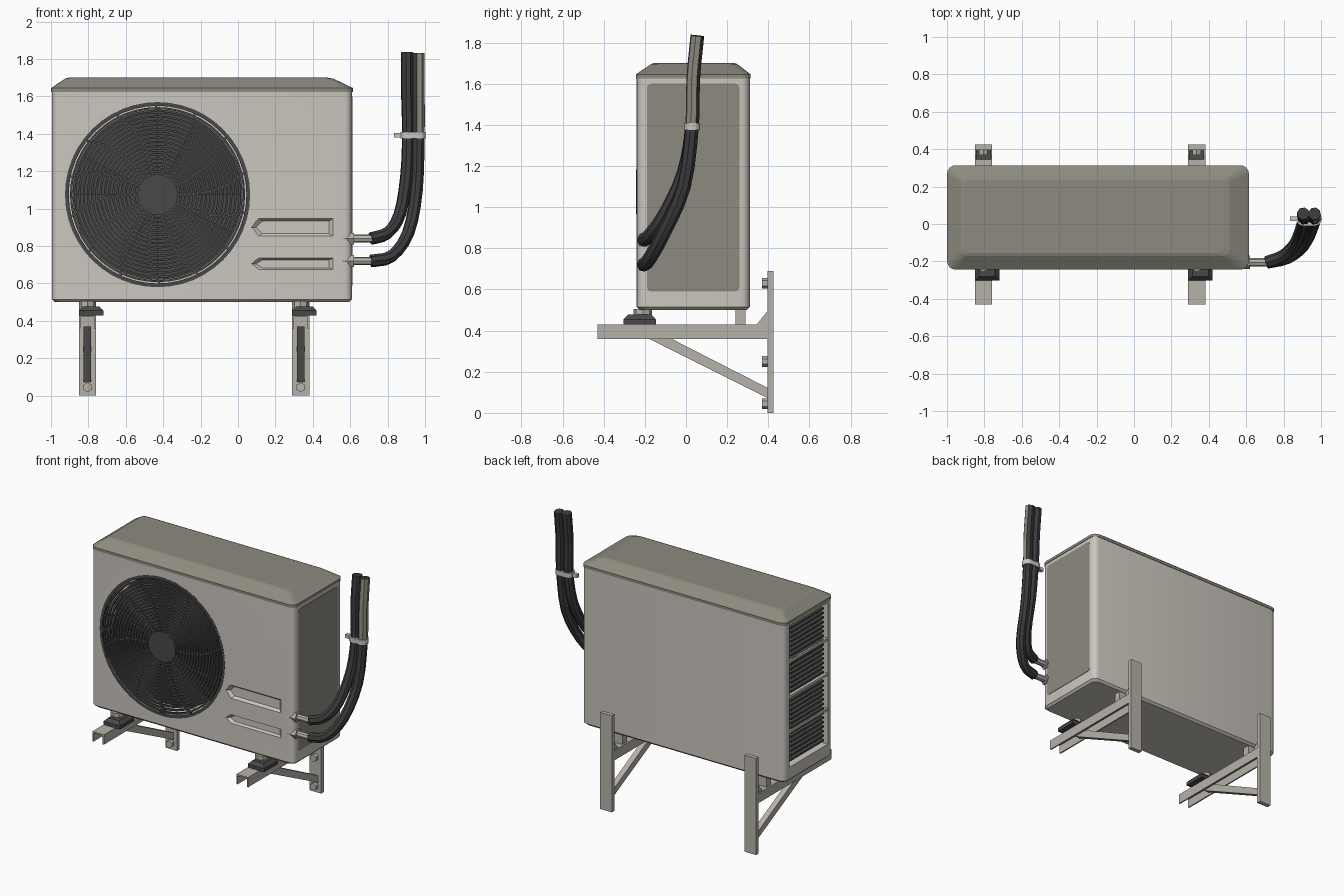
import bpy, bmesh, math
from mathutils import Vector, Matrix

if "Cube" in bpy.data.objects:
    bpy.data.objects.remove(bpy.data.objects["Cube"])


def material(name, rgb):
    m = bpy.data.materials.new(name)
    m.diffuse_color = (*rgb, 1)
    m.use_nodes = True
    m.node_tree.nodes["Principled BSDF"].inputs["Base Color"].default_value = m.diffuse_color
    return m


CASING = material("casing light grey", (0.60, 0.57, 0.52))
LID = material("lid warm grey", (0.27, 0.26, 0.21))
METAL = material("bracket grey", (0.47, 0.45, 0.40))
DARK = material("grille charcoal", (0.065, 0.065, 0.067))
FOAM = material("pipe foam", (0.045, 0.045, 0.048))


def finish(name, bm, *mats, smooth=False):
    bmesh.ops.recalc_face_normals(bm, faces=bm.faces)
    me = bpy.data.meshes.new(name)
    bm.to_mesh(me)
    bm.free()
    ob = bpy.data.objects.new(name, me)
    bpy.context.collection.objects.link(ob)
    for m in mats:
        me.materials.append(m)
    if smooth:
        bpy.ops.object.select_all(action='DESELECT')
        ob.select_set(True)
        bpy.context.view_layer.objects.active = ob
        bpy.ops.object.shade_smooth_by_angle(angle=math.radians(35))
    return ob


def add_box(bm, lo, hi):
    lo, hi = Vector(lo), Vector(hi)
    mat = Matrix.Translation((lo + hi) / 2) @ Matrix.Diagonal((*(hi - lo), 1))
    bmesh.ops.create_cube(bm, size=1, matrix=mat)


def boxes(name, mat, *pairs):
    bm = bmesh.new()
    for lo, hi in pairs:
        add_box(bm, lo, hi)
    return finish(name, bm, mat)


def add_loft(bm, rings):
    """Skin a list of equal-length point rings and cap both ends."""
    vs = [[bm.verts.new(p) for p in r] for r in rings]
    n = len(vs[0])
    for a, b in zip(vs, vs[1:]):
        for i in range(n):
            bm.faces.new((a[i], a[(i + 1) % n], b[(i + 1) % n], b[i]))
    bm.faces.new(vs[0])
    bm.faces.new(vs[-1])


def rounded(x0, x1, y0, y1, z, r, seg=4):
    pts = []
    corners = ((x1 - r, y1 - r), (x0 + r, y1 - r), (x0 + r, y0 + r), (x1 - r, y0 + r))
    for k, (cx, cy) in enumerate(corners):
        for i in range(seg + 1):
            a = math.pi / 2 * (k + i / seg)
            pts.append((cx + r * math.cos(a), cy + r * math.sin(a), z))
    return pts


def add_cyl(bm, centre, r, depth, axis='Y', seg=16, r2=None):
    rot = {'X': Matrix.Rotation(math.pi / 2, 4, 'Y'), 'Z': Matrix(),
           'Y': Matrix.Rotation(math.pi / 2, 4, 'X')}[axis]
    bmesh.ops.create_cone(bm, cap_ends=True, segments=seg, radius1=r,
                          radius2=r if r2 is None else r2, depth=depth,
                          matrix=Matrix.Translation(centre) @ rot)


def cut(target, cutter):
    mod = target.modifiers.new("cut", 'BOOLEAN')
    mod.operation, mod.solver, mod.object = 'DIFFERENCE', 'EXACT', cutter
    bpy.context.view_layer.objects.active = target
    bpy.ops.object.modifier_apply(modifier=mod.name)
    bpy.data.objects.remove(cutter)


# Casing with rounded vertical corners
X0, X1, Y0, Y1 = -0.995, 0.61, -0.24, 0.31
bm = bmesh.new()
add_loft(bm, [rounded(X0 + i, X1 - i, Y0 + i, Y1 - i, z, 0.04)
              for z, i in ((0.50, 0.015), (0.515, 0), (1.64, 0))])
casing = finish("casing", bm, CASING)

# Cut fan opening, side louvre opening and front hand grips
FX, FZ, FR = -0.43, 1.075, 0.485
bm = bmesh.new()
add_cyl(bm, (FX, Y0, FZ), FR - 0.01, 0.24, seg=48)
cut(casing, finish("fan_cutter", bm))
cut(casing, boxes("louvre_cutter", CASING, ((-1.1, -0.18, 0.60), (-0.945, 0.25, 1.61))))
for z0, z1 in ((0.845, 0.955), (0.67, 0.74)):
    bm = bmesh.new()
    front = [(0.06, -0.25, (z0 + z1) / 2), (0.10, -0.25, z0), (0.52, -0.25, z0),
             (0.52, -0.25, z1), (0.10, -0.25, z1)]
    back = [(0.3 + (x - 0.3) * 0.85, -0.222, (z0 + z1) / 2 + (z - (z0 + z1) / 2) * 0.6)
            for x, y, z in front]
    add_loft(bm, [front, back])
    cut(casing, finish("grip_cutter", bm))
casing.select_set(True)
bpy.context.view_layer.objects.active = casing
bpy.ops.object.shade_smooth_by_angle(angle=math.radians(30))

# Lid with sloped edges
bm = bmesh.new()
o = 0.004
add_loft(bm, [rounded(X0 - o, X1 + o, Y0 - o, Y1 + o, 1.625, 0.045),
              rounded(X0 - o, X1 + o, Y0 - o, Y1 + o, 1.645, 0.045),
              rounded(X0 + 0.07, X1 - 0.10, Y0 + 0.07, Y1 - 0.06, 1.695, 0.03),
              rounded(X0 + 0.09, X1 - 0.13, Y0 + 0.085, Y1 - 0.075, 1.70, 0.03)])
finish("lid", bm, LID)

# Right service panel
bm = bmesh.new()
add_loft(bm, [[(x, y, z) for y, z, _ in rounded(-0.19, 0.26, 0.59, 1.60, 0, 0.02, 2)]
              for x in (0.605, 0.613)])
finish("side_panel", bm, LID)

# Fan grille: concentric wire rings and curved spokes
bm = bmesh.new()
GY = -0.235
for k in range(17):
    r = 0.125 + k * (FR - 0.125) / 16
    w = 0.010 if k == 16 else 0.0055
    n = 48
    prof = ((r - w, GY - 0.006), (r + w, GY - 0.006), (r + w, GY + 0.008), (r - w, GY + 0.008))
    vs = [[bm.verts.new((FX + q * math.cos(2 * math.pi * i / n), y,
                         FZ + q * math.sin(2 * math.pi * i / n))) for q, y in prof]
          for i in range(n)]
    for i in range(n):
        a, b = vs[i], vs[(i + 1) % n]
        for j in range(4):
            bm.faces.new((a[j], a[(j + 1) % 4], b[(j + 1) % 4], b[j]))
for k in range(14):
    rings = []
    for s in range(5):
        r = 0.09 + s * (FR - 0.095) / 4
        a = 2 * math.pi * k / 14 + 0.25 * (s / 4) ** 2
        c, t = Vector((math.cos(a), 0, math.sin(a))), Vector((-math.sin(a), 0, math.cos(a)))
        p = Vector((FX, GY + 0.004, FZ)) + c * r
        rings.append([p + t * u + Vector((0, v, 0)) for u, v in
                      ((-.006, -.006), (.006, -.006), (.006, .012), (-.006, .012))])
    add_loft(bm, rings)
add_cyl(bm, (FX, GY, FZ), 0.108, 0.018, seg=24)
finish("fan_grille", bm, DARK)

# Fan blades, motor hub and dark rear disc
bm = bmesh.new()
add_cyl(bm, (FX, -0.13, FZ), FR - 0.03, 0.012, seg=48)
add_cyl(bm, (FX, -0.17, FZ), 0.12, 0.08, seg=24)
for k in range(4):
    rings = []
    for s in range(6):
        a = 2 * math.pi * k / 4 + s * 0.22
        c = Vector((math.cos(a), 0, math.sin(a)))
        y = -0.15 - 0.012 * s
        rings.append([Vector((FX, yy, FZ)) + c * r for r, yy in
                      ((0.1, y), (0.44, y), (0.44, y + 0.008), (0.1, y + 0.008))])
    add_loft(bm, rings)
finish("fan", bm, DARK)

# Left side louvre: dark coil fins and light dividers
bm = bmesh.new()
add_box(bm, (-0.955, -0.14, 0.61), (-0.946, 0.21, 1.60))
for i in range(30):
    z = 0.63 + i * 0.0325
    add_box(bm, (-0.985, -0.15, z), (-0.95, 0.22, z + 0.014))
finish("coil_fins", bm, DARK)
boxes("louvre_dividers", CASING,
      *[((-0.994, -0.185, z), (-0.97, 0.255, z + 0.018)) for z in (0.84, 1.09, 1.34)])

# Wall brackets, feet and bolts
for side, cx in (("left", -0.805), ("right", 0.335)):
    h, t = 0.046, 0.01
    boxes(side + "_bracket_arm", METAL,
          ((cx - h, -0.43, 0.42), (cx + h, 0.40, 0.43)),
          ((cx - h, -0.43, 0.36), (cx - h + t, 0.40, 0.425)),
          ((cx + h - t, -0.43, 0.36), (cx + h, 0.40, 0.425)))
    boxes(side + "_bracket_post", METAL, ((cx - h, 0.395, 0), (cx + h, 0.425, 0.69)))
    bm = bmesh.new()
    brace = ((-0.20, 0.37), (-0.09, 0.37), (0.40, 0.12), (0.40, 0.07))
    add_loft(bm, [[(cx + s, y, z) for y, z in brace] for s in (-0.02, 0.02)])
    gusset = ((0.34, 0.425), (0.40, 0.425), (0.40, 0.50))
    add_loft(bm, [[(cx + s, y, z) for y, z in gusset] for s in (-0.04, 0.04)])
    finish(side + "_bracket_brace", bm, METAL)
    bm = bmesh.new()
    for z in (0.045, 0.25, 0.63):
        add_cyl(bm, (cx, 0.385, z), 0.026, 0.03, seg=6)
    add_box(bm, (cx - 0.035, 0.24, 0.425), (cx + 0.035, 0.29, 0.505))
    add_cyl(bm, (cx, -0.21, 0.48), 0.045, 0.05, 'Z', 8)
    finish(side + "_bolts_and_rear_foot", bm, METAL)
    bm = bmesh.new()
    add_loft(bm, [[(cx + 0.02 + sx * (0.065 - i), -0.225 + sy * (0.078 - i), z) for sx, sy in
                   ((-1, -1), (1, -1), (1, 1), (-1, 1))]
                  for z, i in ((0.43, 0), (0.455, 0), (0.478, 0.022))])
    finish(side + "_rubber_foot", bm, DARK)

# Valve nozzles
bm = bmesh.new()
for z in (0.84, 0.72):
    add_cyl(bm, (0.59, -0.205, z), 0.036, 0.06, 'X', 6)
    add_cyl(bm, (0.67, -0.205, z), 0.022, 0.14, 'X', 8)
finish("valve_nozzles", bm, METAL)


# Insulated pipes swept along smooth paths
def pipe(name, pts, r):
    pts = [Vector(p) for p in pts]
    ext = [2 * pts[0] - pts[1]] + pts + [2 * pts[-1] - pts[-2]]
    path = []
    for i in range(1, len(ext) - 2):
        p0, p1, p2, p3 = ext[i - 1:i + 3]
        for s in range(3):
            u = s / 3
            path.append(0.5 * (2 * p1 + (p2 - p0) * u + (2 * p0 - 5 * p1 + 4 * p2 - p3) * u * u
                               + (3 * p1 - p0 - 3 * p2 + p3) * u ** 3))
    path.append(pts[-1])
    rings = []
    for i, p in enumerate(path):
        d = (path[min(i + 1, len(path) - 1)] - path[max(i - 1, 0)]).normalized()
        a = d.cross(Vector((0.5, -0.8, 0))).cross(d).normalized()
        b = d.cross(a)
        rings.append([p + (a * math.cos(k * math.pi / 4) + b * math.sin(k * math.pi / 4)) * r
                      for k in range(8)])
    bm = bmesh.new()
    add_loft(bm, rings)
    return finish(name, bm, FOAM, LID, smooth=True)


pipe("upper_pipe", ((0.71, -0.205, 0.84), (0.80, -0.17, 0.87), (0.865, -0.10, 0.97),
                    (0.90, -0.01, 1.17), (0.91, 0.03, 1.40), (0.905, 0.035, 1.62),
                    (0.905, 0.055, 1.835)), 0.034)
lower = pipe("lower_pipe", ((0.71, -0.205, 0.72), (0.82, -0.18, 0.745), (0.91, -0.11, 0.87),
                            (0.955, -0.01, 1.10), (0.965, 0.03, 1.40), (0.965, 0.035, 1.62),
                            (0.965, 0.055, 1.83)), 0.034)
# Faded front strip on the upper half of the second pipe
for f in lower.data.polygons:
    if f.center.z > 1.42 and f.normal.x - f.normal.y > 0.75:
        f.material_index = 1

# Strap tying the pipes
bm = bmesh.new()
add_loft(bm, [rounded(0.868, 1.003, -0.010, 0.068, z, 0.035, 3) for z in (1.375, 1.41)])
add_box(bm, (0.835, 0.015, 1.38), (0.875, 0.04, 1.405))
finish("pipe_strap", bm, CASING)
